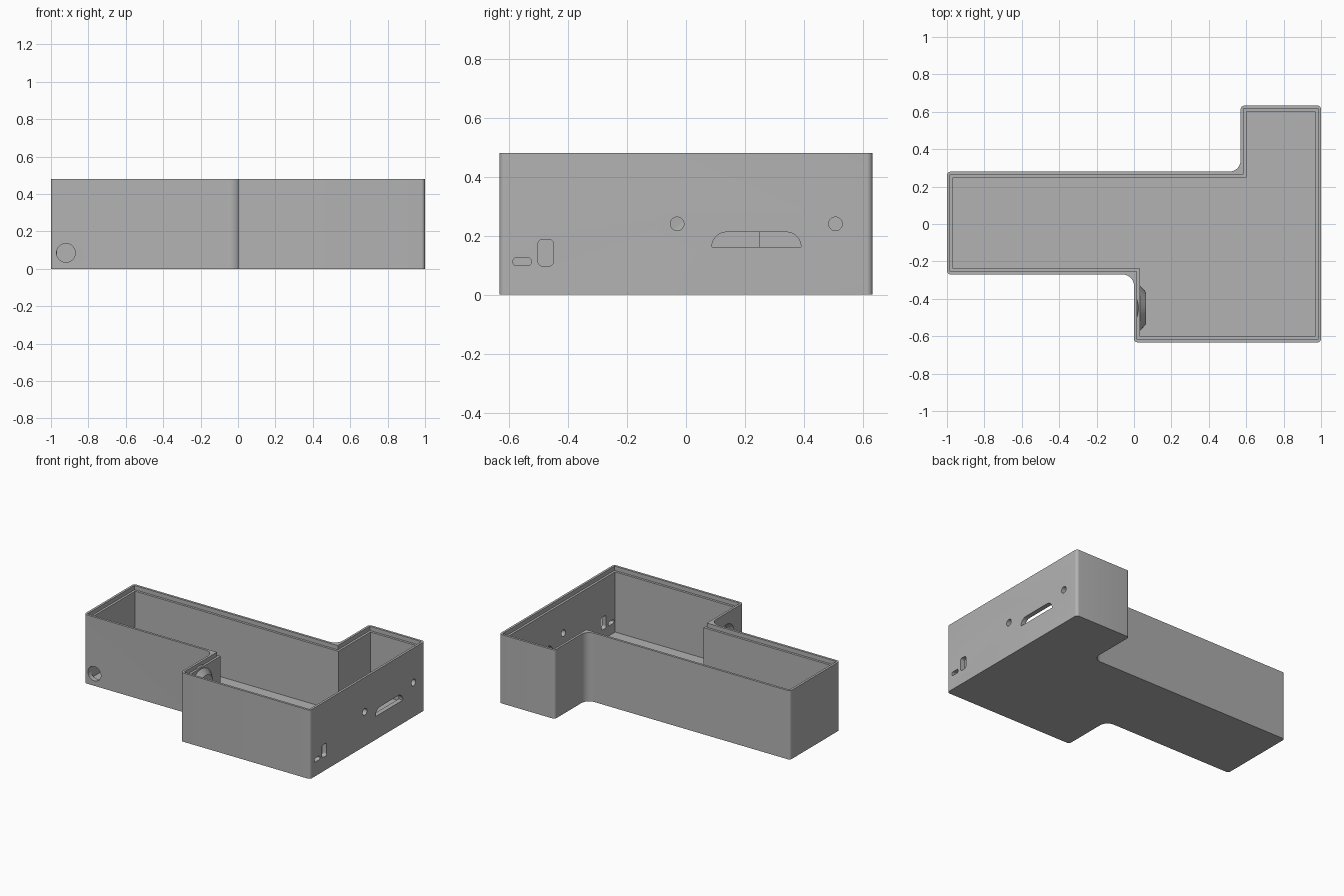
import bpy, bmesh, math
from mathutils import Vector, Matrix

cube = bpy.data.objects.get("Cube")
if cube:
    bpy.data.objects.remove(cube, do_unlink=True)

grey = bpy.data.materials.new("grey plastic")
grey.use_nodes = True
grey.diffuse_color = (0.45, 0.45, 0.45, 1)
grey.node_tree.nodes["Principled BSDF"].inputs["Base Color"].default_value = (0.45, 0.45, 0.45, 1)


def rounded(points, radii, steps=8):
    """Round each right-angled corner of a 2D outline by its own radius."""
    result = []
    for i, p in enumerate(points):
        p, r = Vector(p), radii[i]
        if r == 0:
            result.append(p)
            continue
        a = (Vector(points[i - 1]) - p).normalized()
        b = (Vector(points[(i + 1) % len(points)]) - p).normalized()
        for k in range(steps + 1):
            t = k / steps * math.pi / 2
            result.append(p + r * (a * (1 - math.sin(t)) + b * (1 - math.cos(t))))
    return result


def inset(points, d):
    """Move every side of a counter-clockwise, right-angled outline inward."""
    result = []
    for i, p in enumerate(points):
        p = Vector(p)
        a = (p - Vector(points[i - 1])).normalized()
        b = (Vector(points[(i + 1) % len(points)]) - p).normalized()
        result.append(p + d * (Vector((-a.y, a.x)) + Vector((-b.y, b.x))))
    return result


def finish(name, bm):
    bmesh.ops.recalc_face_normals(bm, faces=bm.faces)
    mesh = bpy.data.meshes.new(name)
    bm.to_mesh(mesh)
    bm.free()
    mesh.materials.append(grey)
    obj = bpy.data.objects.new(name, mesh)
    bpy.context.collection.objects.link(obj)
    return obj


def prism(name, outline, low, high, axis="z"):
    place = {"z": lambda a, b, h: (a, b, h), "x": lambda a, b, h: (h, a, b)}[axis]
    bm = bmesh.new()
    base = bm.faces.new([bm.verts.new(place(a, b, low)) for a, b in outline])
    side = bmesh.ops.extrude_face_region(bm, geom=[base])
    verts = [g for g in side["geom"] if isinstance(g, bmesh.types.BMVert)]
    bmesh.ops.translate(bm, verts=verts, vec=place(0, 0, high - low))
    return finish(name, bm)


def cone(name, centre, axis, r1, r2, depth):
    bm = bmesh.new()
    turn = Vector((0, 0, 1)).rotation_difference(Vector(axis)).to_matrix().to_4x4()
    bmesh.ops.create_cone(bm, cap_ends=True, segments=40, radius1=r1, radius2=r2,
                          depth=depth, matrix=Matrix.Translation(centre) @ turn)
    return finish(name, bm)


def combine(target, tool, operation="DIFFERENCE"):
    mod = target.modifiers.new(tool.name, "BOOLEAN")
    mod.operation, mod.solver, mod.object = operation, "EXACT", tool
    bpy.context.view_layer.update()
    done = target.evaluated_get(bpy.context.evaluated_depsgraph_get())
    mesh = bpy.data.meshes.new_from_object(done)
    target.modifiers.clear()
    target.data = mesh
    bpy.data.objects.remove(tool, do_unlink=True)


def box_outline(y0, y1, z0, z1, low_r, high_r):
    corners = [(y0, z0), (y1, z0), (y1, z1), (y0, z1)]
    return rounded(corners, [low_r, low_r, high_r, high_r])


# Stepped tray: rounded outer shell, cavity and lid rebate
HEIGHT = 0.48
plan = [(-1, -0.27), (0, -0.27), (0, -0.633), (1, -0.633),
        (1, 0.633), (0.57, 0.633), (0.57, 0.28), (-1, 0.28)]
radii = [0.02] * len(plan)
radii[1] = radii[6] = 0.06
case = prism("enclosure_tray", rounded(plan, radii), 0, HEIGHT)
combine(case, prism("cavity", inset(plan, 0.032), 0.03, 1))
combine(case, prism("lid_rebate", inset(plan, 0.016), HEIGHT - 0.03, 1))

# Tapered boss inside the short side wall, with its countersunk hole
boss_y, boss_z = -0.45, 0.32
combine(case, cone("boss", (0.04, boss_y, boss_z), (1, 0, 0), 0.14, 0.085, 0.05), "UNION")
combine(case, cone("countersink", (0, boss_y, boss_z), (1, 0, 0), 0.1, 0.06, 0.08))
combine(case, cone("boss_hole", (0, boss_y, boss_z), (1, 0, 0), 0.05, 0.05, 0.3))

# Cable hole through the front of the long arm
combine(case, cone("cable_hole", (-0.92, -0.26, 0.085), (0, 1, 0), 0.05, 0.05, 0.1))

# Screw holes and port openings through the +x wall
for y in (-0.03, 0.507):
    combine(case, cone("screw_hole", (1, y, 0.24), (1, 0, 0), 0.023, 0.023, 0.2))
ports = {"connector_slot": (0.088, 0.39, 0.162, 0.212, 0, 0.049),
         "small_port": (-0.587, -0.525, 0.098, 0.125, 0.012, 0.012),
         "tall_port": (-0.502, -0.45, 0.097, 0.187, 0.015, 0.015)}
for name, size in ports.items():
    combine(case, prism(name, box_outline(*size), 0.9, 1.1, "x"))

# Smooth the rounded corners and holes, keeping edges sharp
bpy.ops.object.select_all(action="DESELECT")
case.select_set(True)
bpy.context.view_layer.objects.active = case
bpy.ops.object.shade_smooth_by_angle(angle=math.radians(30))
